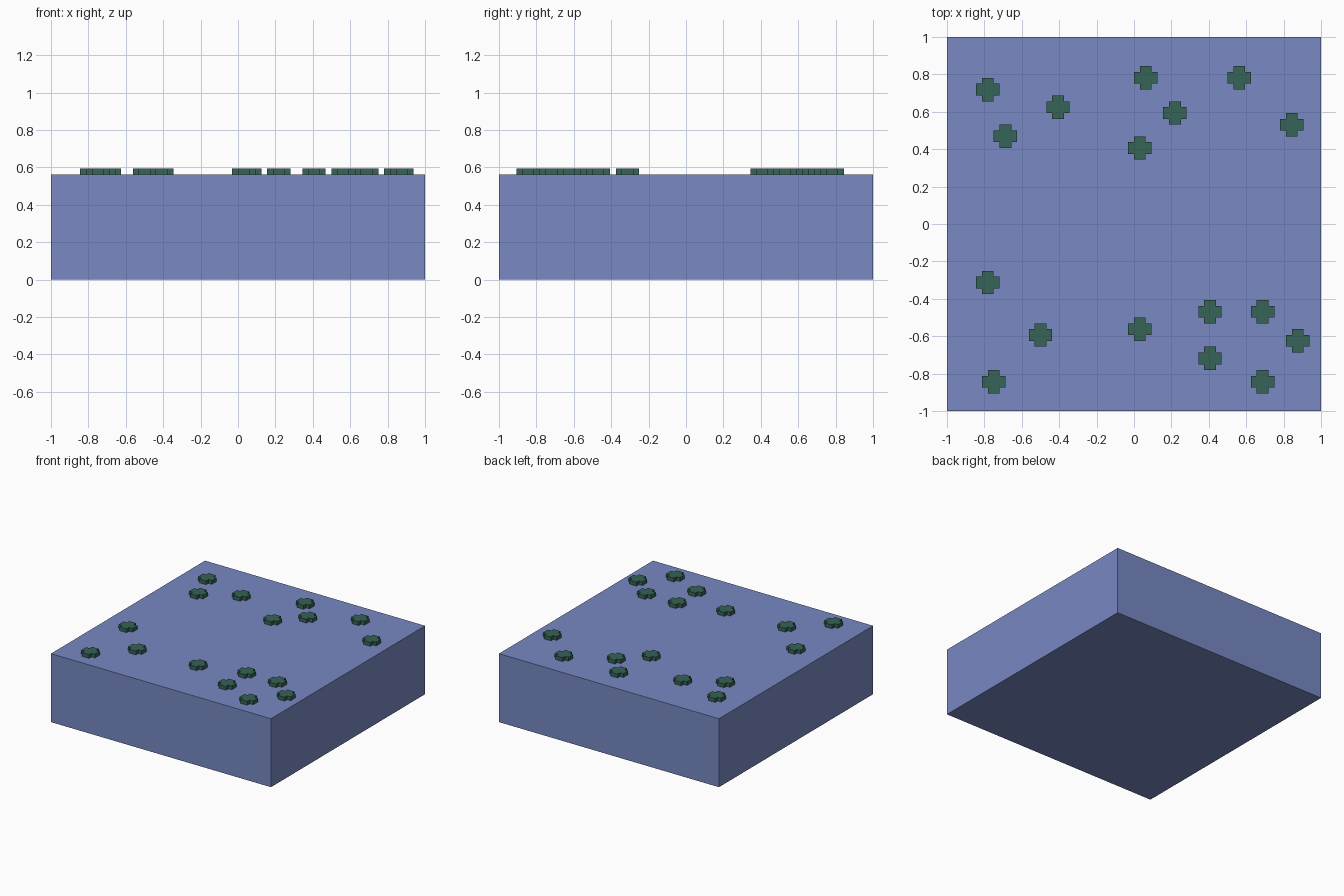
import bpy
import bmesh

if "Cube" in bpy.data.objects:
    bpy.data.objects.remove(bpy.data.objects["Cube"], do_unlink=True)

U = 1 / 32          # small grid unit
WATER_TOP = 18 * U  # height of the block


def make_material(name, rgb):
    mat = bpy.data.materials.new(name)
    mat.use_nodes = True
    mat.diffuse_color = (*rgb, 1)
    mat.node_tree.nodes["Principled BSDF"].inputs["Base Color"].default_value = (*rgb, 1)
    return mat


def add_object(name, bm, mat):
    bmesh.ops.recalc_face_normals(bm, faces=bm.faces)
    mesh = bpy.data.meshes.new(name)
    bm.to_mesh(mesh)
    bm.free()
    mesh.materials.append(mat)
    obj = bpy.data.objects.new(name, mesh)
    bpy.context.collection.objects.link(obj)
    return obj


water_blue = make_material("water blue", (0.188, 0.250, 0.546))
leaf_green = make_material("leaf green", (0.037, 0.125, 0.093))

# Water block
bm = bmesh.new()
bmesh.ops.create_cube(bm, size=1)
bmesh.ops.scale(bm, vec=(2, 2, WATER_TOP), verts=bm.verts)
bmesh.ops.translate(bm, vec=(0, 0, WATER_TOP / 2), verts=bm.verts)
add_object("water_block", bm, water_blue)

# Plus-shaped floating pad: one quarter of the outline turned four times
bm = bmesh.new()
outline = []
quarter = [(2, -1), (2, 1), (1, 1)]
for turn in range(4):
    outline += quarter
    quarter = [(-y, x) for x, y in quarter]
base = bm.faces.new([bm.verts.new((x * U, y * U, 0)) for x, y in outline])
top = bmesh.ops.extrude_face_region(bm, geom=[base], use_keep_orig=True)
bmesh.ops.translate(bm, vec=(0, 0, U),
                    verts=[g for g in top["geom"] if isinstance(g, bmesh.types.BMVert)])
first_pad = add_object("lily_pad", bm, leaf_green)

# Pad centres in grid units, scattered along the two banks
back_pads = [(-25, 23), (-13, 20), (-22, 15), (2, 25), (18, 25), (7, 19), (1, 13), (27, 17)]
front_pads = [(-25, -10), (-16, -19), (-24, -27), (1, -18), (13, -15),
              (22, -15), (28, -20), (13, -23), (22, -27)]
for i, (x, y) in enumerate(back_pads + front_pads):
    pad = first_pad
    if i:
        pad = first_pad.copy()
        bpy.context.collection.objects.link(pad)
    pad.name = f"lily_pad_{i + 1}"
    pad.location = (x * U, y * U, WATER_TOP)
